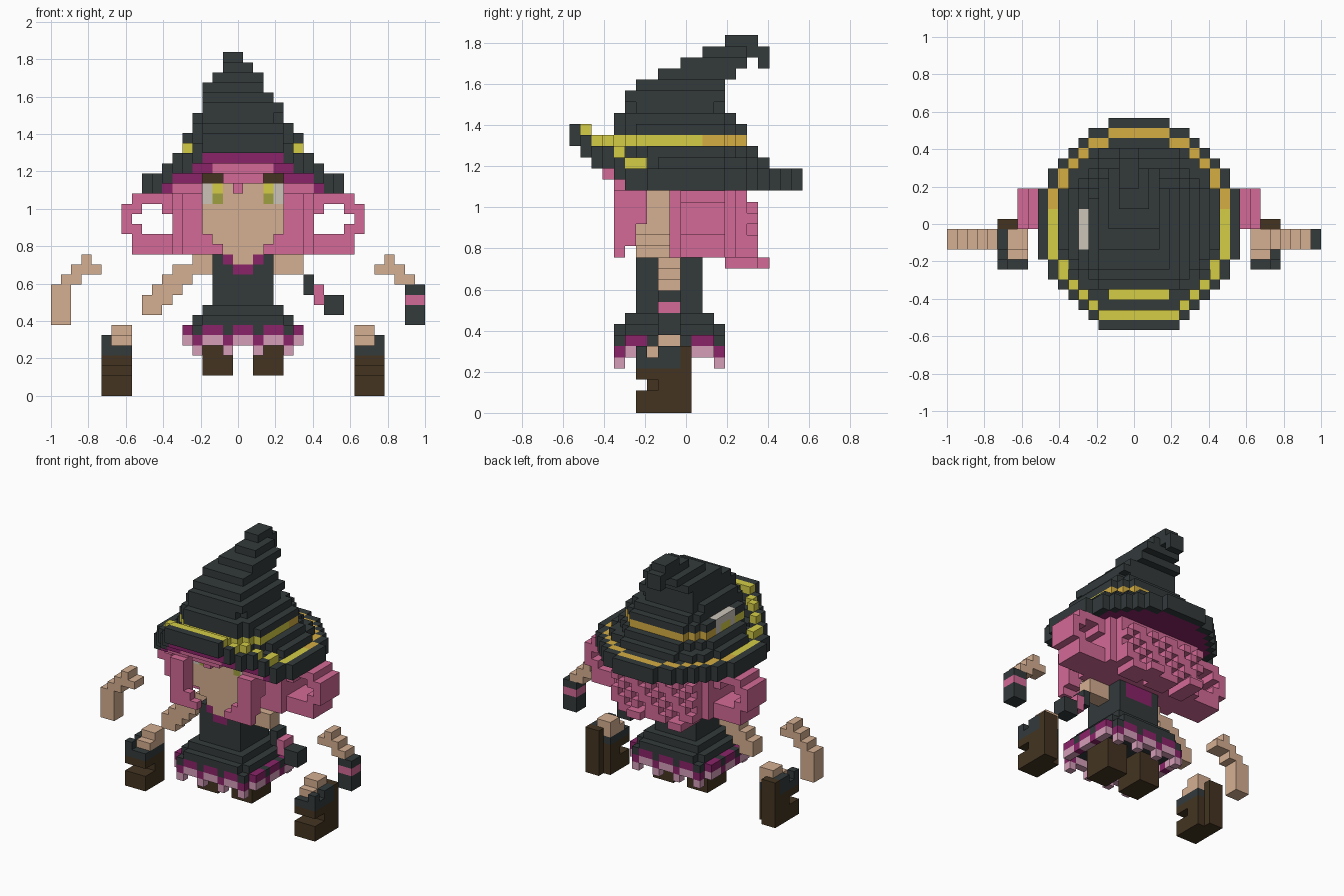
import bpy, bmesh, math
from mathutils import Vector

cube = bpy.data.objects.get("Cube")
if cube:
    bpy.data.objects.remove(cube)

V = 2 / 37                       # edge of one block
ORIGIN = Vector((-1, -10.5 * V, 0))

COLOURS = {
    "charcoal": (51, 58, 59), "pink": (212, 106, 151), "plum": (138, 35, 104),
    "pale pink": (213, 158, 185), "skin": (213, 175, 145), "brown": (67, 52, 33),
    "yellow": (213, 205, 70), "gold": (213, 173, 66), "light grey": (203, 196, 185),
    "olive green": (160, 160, 64)}


def linear(c):
    c /= 255
    return c / 12.92 if c < 0.04 else ((c + 0.055) / 1.055) ** 2.4


MATS = {}
for name, rgb in COLOURS.items():
    m = bpy.data.materials.new(name)
    m.use_nodes = True
    col = tuple(linear(c) for c in rgb) + (1,)
    m.diffuse_color = col
    bsdf = next(n for n in m.node_tree.nodes if n.type == 'BSDF_PRINCIPLED')
    bsdf.inputs["Base Color"].default_value = col
    MATS[name] = m


def fill(cells, i0, i1, j0, j1, k0, k1, colour, mirror=0):
    """Fill a range of blocks; mirror is the sum of mirrored x edges."""
    for i in range(i0, i1):
        for j in range(j0, j1):
            for k in range(k0, k1):
                cells[i, j, k] = colour
                if mirror:
                    cells[mirror - 1 - i, j, k] = colour


# each side: outward direction and the two edge directions
SIDES = []
for a in range(3):
    u, w = [0, 0, 0], [0, 0, 0]
    u[(a + 1) % 3] = w[(a + 2) % 3] = 1
    for s in (1, -1):
        n = [0, 0, 0]
        n[a] = s
        SIDES.append((Vector(n), Vector(u), Vector(w), s))


def build(name, cells):
    """Make one mesh from the open sides of the filled blocks."""
    bm = bmesh.new()
    used = sorted(set(cells.values()))
    verts = {}

    def vert(p):
        key = tuple(round(c) for c in p)
        if key not in verts:
            verts[key] = bm.verts.new(ORIGIN + Vector(key) * V)
        return verts[key]

    for cell, colour in cells.items():
        c = Vector(cell)
        for n, u, w, s in SIDES:
            if tuple(round(x) for x in c + n) in cells:
                continue
            p = c + n if s > 0 else c
            ring = [p, p + u, p + u + w, p + w][::s]
            f = bm.faces.new([vert(q) for q in ring])
            f.material_index = used.index(colour)
    me = bpy.data.meshes.new(name)
    bm.to_mesh(me)
    bm.free()
    for c in used:
        me.materials.append(MATS[c])
    ob = bpy.data.objects.new(name, me)
    bpy.context.collection.objects.link(ob)


def oval(i0, i1, j0, j1, power):
    """Block columns inside a rounded outline."""
    ci, cj, ri, rj = (i0 + i1) / 2, (j0 + j1) / 2, (i1 - i0) / 2, (j1 - j0) / 2
    return {(i, j) for i in range(i0, i1) for j in range(j0, j1)
            if abs((i + .5 - ci) / ri) ** power + abs((j + .5 - cj) / rj) ** power <= 1.03}


def rim(area):
    return {(i, j) for i, j in area
            if not {(i + 1, j), (i - 1, j), (i, j + 1), (i, j - 1)} <= area}


# --- hat brim: turned up at the front, plum lining, trim one block in
hat = {}
HALF_WIDTHS = [4, 5, 6, 7, 8, 9, 9, 10, 10, 10, 10, 10, 10, 10, 9, 9, 8, 7, 6, 5, 3]
brim = {(i, j) for j, w in enumerate(HALF_WIDTHS) for i in range(19 - w, 19 + w)}
edge = rim(brim)
trim = rim(brim - edge)
for i, j in brim:
    h = [24, 23, 22, 22, 21][j] if j < 5 else 20
    for k in (h, h + 1):
        # leave room for the head and the hair beside it
        room = 7 if k == 20 else 4
        if not (4 <= j < 14 and 19 - room <= i < 19 + room):
            lining = k == h and (i, j) not in edge
            hat[i, j, k] = "plum" if lining else "charcoal"
    if (i, j) in trim:
        hat[i, j, h + 2 if j < 7 else h + 1] = "gold" if j >= 12 else "yellow"

# --- hat crown: stacked layers (i0, i1, j0, j1, k, roundness)
LAYERS = [(11, 27, 4, 18, 22, 2.3), (12, 26, 4, 17, 23, 2.5), (13, 25, 4, 16, 24, 2.8),
          (13, 25, 4, 16, 25, 2.8), (14, 24, 4, 15, 26, 3.5), (14, 23, 5, 14, 27, 5),
          (15, 23, 5, 14, 28, 9), (15, 22, 6, 14, 29, 9), (15, 21, 8, 15, 30, 9),
          (16, 21, 10, 16, 31, 9), (17, 20, 12, 16, 32, 9)]
for i0, i1, j0, j1, k, power in LAYERS:
    for i, j in oval(i0, i1, j0, j1, power):
        band = "gold" if j >= 12 else "yellow"
        hat[i, j, k] = band if k == 24 else "charcoal"
fill(hat, 16, 22, 3, 4, 24, 25, "yellow")
fill(hat, 16, 22, 3, 4, 23, 24, "charcoal")
fill(hat, 17, 19, 14, 17, 33, 34, "charcoal")
fill(hat, 17, 19, 16, 18, 32, 33, "charcoal")
fill(hat, 17, 19, 17, 18, 31, 32, "charcoal")
# buckle on the band
fill(hat, 13, 14, 8, 12, 24, 26, "light grey")
fill(hat, 13, 14, 9, 11, 24, 25, "yellow")
# gap for the fringe
for i in range(16, 22):
    for j in (2, 3):
        hat.pop((i, j, 22), None)
build("hat", hat)

# --- head with tapering chin, brows and eyes
head = {}
fill(head, 15, 23, 6, 13, 16, 22, "skin")
fill(head, 16, 22, 6, 12, 15, 16, "skin")
fill(head, 17, 21, 6, 12, 14, 15, "skin")
fill(head, 15, 17, 6, 7, 21, 22, "brown", 38)
fill(head, 15, 16, 6, 7, 19, 21, "light grey", 38)
fill(head, 16, 17, 6, 7, 20, 21, "yellow", 38)
fill(head, 16, 17, 6, 7, 19, 20, "olive green", 38)
build("head", head)

# --- hair: fringe, side locks, back mass with ragged ends
hair = {}
fill(hair, 16, 22, 2, 4, 22, 23, "pink")
fill(hair, 17, 21, 3, 6, 21, 22, "pink")
fill(hair, 18, 19, 4, 6, 20, 21, "pink")
fill(hair, 13, 15, 4, 6, 15, 20, "pink", 38)
fill(hair, 13, 15, 6, 7, 17, 20, "pink", 38)
fill(hair, 13, 16, 4, 5, 14, 16, "pink", 38)
fill(hair, 16, 17, 4, 5, 14, 15, "pink", 38)
fill(hair, 12, 15, 5, 14, 20, 21, "pink", 38)
fill(hair, 12, 26, 9, 15, 14, 20, "pink")
fill(hair, 13, 25, 15, 16, 14, 20, "pink")
fill(hair, 15, 23, 13, 14, 20, 22, "pink")
for i in range(13, 25):
    for k in range(14, 19):
        if (i * 3 + k * 2) % 5 < 3:
            fill(hair, i, i + 1, 16, 17, k, k + 1, "pink")
    if 14 <= i < 24 and i % 4 != 0:
        fill(hair, i, i + 1, 14, 17, 13, 14, "pink")
    if i % 6 == 2:
        fill(hair, i, i + 2, 15, 18, 13, 14, "pink")
build("hair", hair)

# --- looped pigtails: solid block with a hole through it
tails = {}
for k, i0, h0, h1 in [(19, 8, 0, 0), (18, 7, 9, 11), (17, 7, 8, 12),
                      (16, 7, 9, 12), (15, 8, 0, 0), (14, 8, 0, 0)]:
    for i in range(i0, 12):
        if not h0 <= i < h1:
            fill(tails, i, i + 1, 10, 14, k, k + 1, "pink", 38)
build("pigtails", tails)

# --- dress: bodice with collar, flared skirt, scalloped hem
dress = {}
fill(dress, 16, 22, 6, 12, 8, 14, "charcoal")
fill(dress, 17, 21, 6, 7, 13, 14, "plum")
fill(dress, 18, 20, 6, 7, 13, 14, "skin")
fill(dress, 18, 20, 6, 7, 12, 13, "plum")
fill(dress, 17, 21, 11, 12, 12, 14, "plum")
for i0, i1, j0, j1, k in [(15, 23, 5, 13, 8), (14, 24, 4, 14, 7), (13, 25, 4, 14, 6)]:
    for i, j in oval(i0, i1, j0, j1, 5):
        dress[i, j, k] = "charcoal"
for i, j in rim(oval(13, 25, 4, 14, 5)):
    ends = j in (4, 13)
    low = i % 3 == 2 if ends else j % 3 == 1
    dress[i, j, 6] = "charcoal" if low else "plum"
    dress[i, j, 5] = "plum" if low else "pale pink"
    if low and ends:
        dress[i, j, 4] = "pale pink"
build("dress", dress)

# --- upper legs
legs = {}
fill(legs, 15, 18, 7, 11, 2, 6, "brown", 38)
build("legs", legs)

# --- separate boots with a notch above the toe, a tall heel and a bit of shin
boots = {}
fill(boots, 5, 8, 6, 10, 0, 2, "brown", 38)
fill(boots, 5, 8, 8, 10, 2, 3, "brown", 38)
fill(boots, 5, 8, 6, 10, 3, 4, "brown", 38)
fill(boots, 5, 7, 10, 11, 0, 6, "brown", 38)
fill(boots, 5, 8, 6, 10, 4, 5, "charcoal", 38)
fill(boots, 5, 6, 6, 7, 5, 6, "charcoal", 38)
fill(boots, 5, 6, 8, 10, 5, 6, "charcoal", 38)
fill(boots, 6, 8, 7, 8, 5, 6, "skin", 38)
fill(boots, 6, 8, 8, 10, 5, 7, "skin", 38)
build("boots", boots)

# --- right arm: bare steps (i0, i1, k)
arm = {}
for i0, i1, k in [(14, 16, 13), (12, 16, 12), (11, 14, 11), (10, 13, 10), (9, 12, 9), (9, 11, 8)]:
    fill(arm, i0, i1, 8, 10, k, k + 1, "skin")
build("right_arm", arm)

# --- left arm: bare shoulder and striped glove
arm = {}
fill(arm, 22, 25, 8, 10, 12, 14, "skin")
fill(arm, 25, 26, 8, 10, 10, 12, "charcoal")
fill(arm, 26, 27, 8, 10, 9, 11, "pink")
fill(arm, 27, 29, 8, 10, 8, 10, "charcoal")
build("left_arm", arm)

# --- separate arms, the left one gloved
for side in ("right", "left"):
    arm = {}
    flip = (lambda a, b: (a, b)) if side == "right" else (lambda a, b: (37 - b, 37 - a))
    for i0, i1, k0, k1 in [(3, 4, 13, 14), (2, 5, 12, 13), (1, 3, 11, 12), (0, 2, 7, 11)]:
        fill(arm, *flip(i0, i1), 8, 10, k0, k1, "skin")
    if side == "left":
        fill(arm, 35, 37, 8, 10, 7, 11, "charcoal")
        fill(arm, 35, 37, 8, 10, 9, 10, "pink")
    build(side + "_separate_arm", arm)
